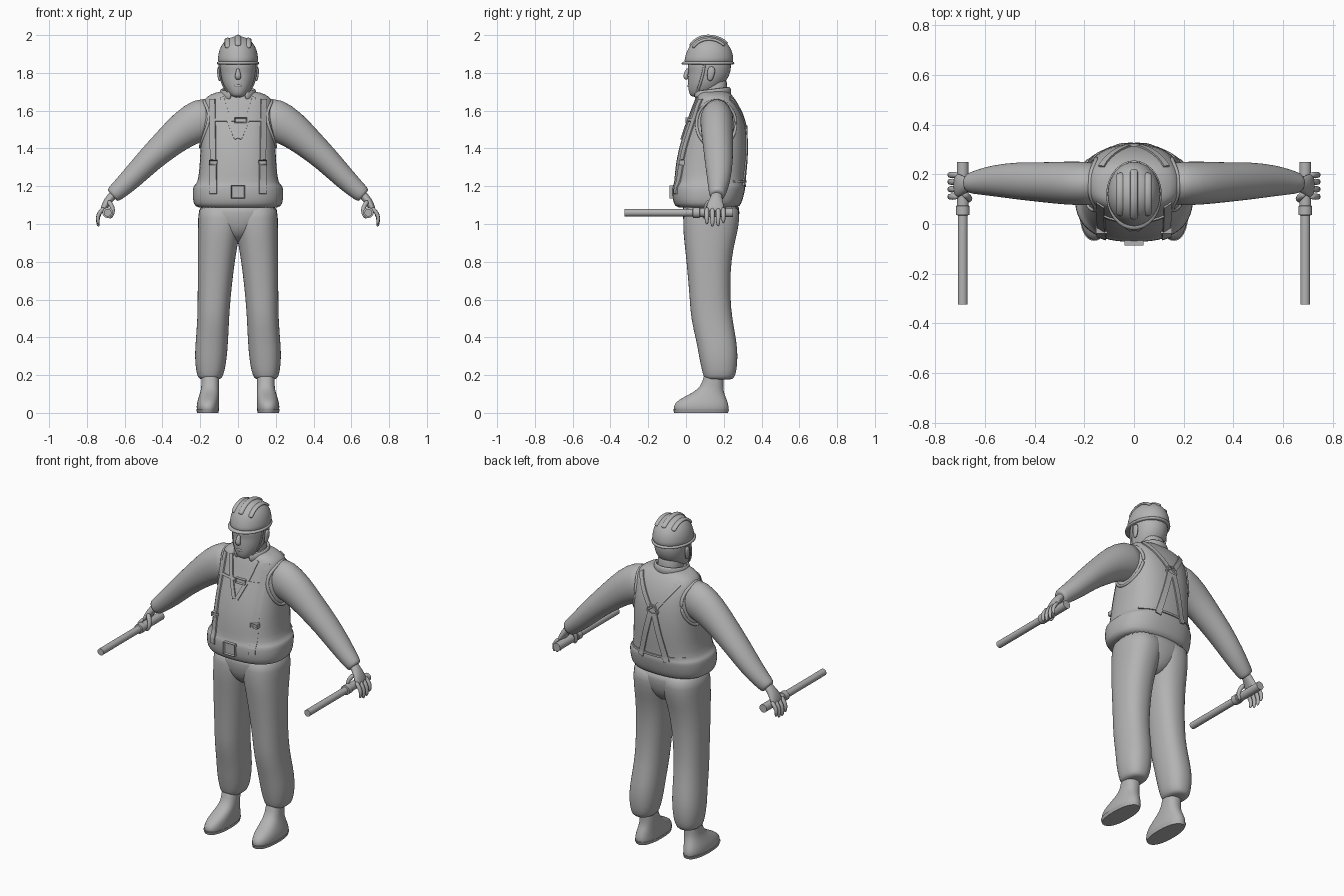
import bpy, bmesh, math
from mathutils import Vector, Matrix
from mathutils.bvhtree import BVHTree

if "Cube" in bpy.data.objects:
    bpy.data.objects.remove(bpy.data.objects["Cube"])

grey = bpy.data.materials.new("plain grey")
grey.use_nodes = True
grey.diffuse_color = (0.45, 0.45, 0.45, 1)
grey.node_tree.nodes["Principled BSDF"].inputs["Base Color"].default_value = grey.diffuse_color
X, Y, Z = Vector((1, 0, 0)), Vector((0, 1, 0)), Vector((0, 0, 1))


def finish(name, bm, mirror=False, subdiv=0, smooth=True):
    """Turn a bmesh into an object with the shared material and modifiers."""
    bmesh.ops.recalc_face_normals(bm, faces=bm.faces)
    mesh = bpy.data.meshes.new(name)
    bm.to_mesh(mesh)
    bm.free()
    mesh.materials.append(grey)
    obj = bpy.data.objects.new(name, mesh)
    bpy.context.collection.objects.link(obj)
    if mirror:
        obj.modifiers.new("mirror", "MIRROR").use_mirror_merge = False
    if subdiv:
        sub = obj.modifiers.new("round", "SUBSURF")
        sub.levels = sub.render_levels = subdiv
    for face in mesh.polygons:
        face.use_smooth = smooth
    return obj


def skin(name, rings, **options):
    """Bridge a list of point rings and cap both ends."""
    bm = bmesh.new()
    loops = [[bm.verts.new(p) for p in ring] for ring in rings]
    n = len(loops[0])
    for low, high in zip(loops, loops[1:]):
        for i in range(n):
            j = (i + 1) % n
            bm.faces.new((low[i], low[j], high[j], high[i]))
    bm.faces.new(loops[0][::-1])
    bm.faces.new(loops[-1])
    return finish(name, bm, **options)


def stack(name, rows, power=2.3, n=28, subdiv=1, **options):
    """Horizontal rounded slices: z, left x, right x, front y, back y."""
    rings = []
    for z, x0, x1, y0, y1 in rows:
        ring = []
        for i in range(n):
            a = math.tau * i / n
            c, s = math.cos(a), math.sin(a)
            c, s = (math.copysign(abs(v) ** (2 / power), v) for v in (c, s))
            ring.append(((x0 + x1 + c * (x1 - x0)) / 2, (y0 + y1 + s * (y1 - y0)) / 2, z))
        rings.append(ring)
    return skin(name, rings, subdiv=subdiv, **options)


def centred(rows):
    return [(z, -w, w, y0, y1) for z, w, y0, y1 in rows]


def limb(name, rows, ref=Y, n=12, subdiv=1, **options):
    """Oval slices square to a path: x, y, z, radius along ref, other radius."""
    points = [Vector(r[:3]) for r in rows]
    rings = []
    for i, (p, row) in enumerate(zip(points, rows)):
        t = (points[min(i + 1, len(points) - 1)] - points[max(i - 1, 0)]).normalized()
        u = (ref - t * ref.dot(t)).normalized()
        v = t.cross(u)
        rings.append([p + u * row[3] * math.cos(math.tau * k / n)
                      + v * row[4] * math.sin(math.tau * k / n) for k in range(n)])
    return skin(name, rings, subdiv=subdiv, **options)


def surface(obj):
    bpy.context.view_layer.update()
    return BVHTree.FromObject(obj, bpy.context.evaluated_depsgraph_get())


def ribbon(name, tree, path, width, side, mirror=True):
    """Strap laid on the vest along (x, z) points; side is -1 front, 1 back."""
    bm, pairs = bmesh.new(), []
    steps = 10
    for (xa, za), (xb, zb) in zip(path, path[1:]):
        a, b = Vector((xa, 0, za)), Vector((xb, 0, zb))
        across = (b - a).normalized().cross(Y) * width / 2
        for k in range(steps + 1):
            mid = a.lerp(b, k / steps)
            hits = [tree.ray_cast(mid + o + Y * side, -Y * side)[0] for o in (across, -across)]
            if all(hits):
                pairs.append([bm.verts.new(h) for h in hits])
    for (a, b), (c, d) in zip(pairs, pairs[1:]):
        bm.faces.new((a, b, d, c))
    obj = finish(name, bm, mirror=mirror, smooth=False)
    thick = obj.modifiers.new("thickness", "SOLIDIFY")
    thick.thickness, thick.offset = 0.014, 0


def buckle(name, tree, x, z, w, h, mirror=False):
    """Box frame with a sunken front, set on the front of the vest."""
    y = tree.ray_cast(Vector((x, -1, z)), Y)[0].y
    bm = bmesh.new()
    bmesh.ops.create_cube(bm, size=1, matrix=Matrix.Translation((x, y, z)) @ Matrix.Diagonal((w, 0.03, h, 1)))
    front = min(bm.faces, key=lambda f: f.calc_center_median().y)
    bmesh.ops.inset_region(bm, faces=[front], thickness=0.007)
    bmesh.ops.translate(bm, verts=front.verts, vec=(0, 0.008, 0))
    finish(name, bm, mirror=mirror, smooth=False)


# Boots and trousers
stack("boot", [(0, .115, .205, -.05, .215), (.01, .10, .218, -.063, .225), (.035, .10, .22, -.067, .227),
               (.06, .10, .216, -.052, .22), (.085, .10, .208, -.01, .21), (.11, .10, .2, .04, .2),
               (.14, .10, .193, .08, .197), (.2, .10, .195, .095, .2), (.24, .11, .19, .11, .2)], mirror=True)
stack("boot_sole", [(0, .104, .216, -.062, .222), (.018, .10, .222, -.068, .228)], mirror=True, subdiv=0)
stack("trouser_leg", [(.175, .10, .195, .11, .24), (.185, .085, .212, .095, .255), (.22, .07, .222, .085, .268),
                      (.3, .058, .23, .068, .275), (.38, .052, .224, .055, .268), (.5, .047, .215, .025, .245),
                      (.6, .04, .214, .02, .235), (.75, .024, .213, .007, .235), (.87, .006, .213, -.005, .25),
                      (.95, -.01, .212, -.015, .272), (1.03, -.03, .212, -.015, .285),
                      (1.12, -.03, .208, -.01, .285)], mirror=True)
stack("trouser_seat", centred([(.9, .03, .07, .2), (.94, .08, .01, .25), (1.0, .17, -.014, .277),
                               (1.06, .205, -.02, .285), (1.12, .2, -.02, .285)]))

# Vest with its thick waist belt
vest = stack("vest", centred([(1.085, .2, -.03, .26), (1.09, .23, -.058, .285), (1.13, .242, -.074, .303),
                              (1.19, .24, -.074, .315), (1.205, .234, -.07, .316), (1.215, .215, -.063, .312),
                              (1.3, .204, -.058, .32), (1.4, .2, -.04, .324), (1.5, .193, -.008, .32),
                              (1.58, .19, .022, .302), (1.64, .188, .042, .275), (1.675, .17, .056, .25),
                              (1.697, .12, .07, .23), (1.705, .07, .08, .21)]), power=2.5)
tree = surface(vest)
ribbon("vest_lapel", tree, [(.085, 1.67), (.05, 1.55), (.008, 1.45)], .022, -1)
ribbon("front_shoulder_strap", tree, [(.135, 1.66), (.13, 1.34)], .03, -1)
ribbon("front_lower_strap", tree, [(.13, 1.32), (.13, 1.16)], .036, -1)
ribbon("chest_strap", tree, [(-.12, 1.55), (.12, 1.55)], .014, -1, mirror=False)
ribbon("back_upper_strap", tree, [(.13, 1.665), (.012, 1.5)], .028, 1)
ribbon("back_lower_strap", tree, [(.012, 1.48), (.085, 1.2)], .034, 1)
ribbon("back_belt_trim", tree, [(-.18, 1.225), (.18, 1.225)], .012, 1, mirror=False)
buckle("belt_buckle", tree, 0, 1.17, .075, .07)
buckle("strap_buckle", tree, .13, 1.325, .045, .025, mirror=True)
buckle("chest_buckle", tree, .015, 1.55, .065, .028)
bpy.ops.mesh.primitive_torus_add(major_segments=6, minor_segments=8, major_radius=.034, minor_radius=.008,
                                 location=tree.ray_cast(Vector((0, 1, 1.49)), -Y)[0], rotation=(math.pi / 2, 0, 0))
bpy.context.object.name = "back_harness_ring"
bpy.context.object.data.materials.append(grey)

# Raised edge around each armhole
rim = []
for k in range(25):
    a = math.tau * k / 24
    y, z = .16 + .105 * math.cos(a), 1.53 + .125 * math.sin(a)
    hit = tree.ray_cast(Vector((1, y, z)), -X)[0]
    if hit:
        rim.append((hit.x, y, z, .011, .009))
limb("armhole_edge", rim, ref=X, n=8, mirror=True)

# Sleeves and hands
limb("sleeve", [(.12, .163, 1.57, .08, .1), (.19, .163, 1.555, .09, .118), (.28, .165, 1.508, .088, .1),
                (.37, .168, 1.43, .081, .083), (.465, .174, 1.345, .077, .07), (.565, .175, 1.24, .064, .06),
                (.63, .168, 1.18, .05, .05), (.66, .165, 1.155, .042, .045), (.667, .165, 1.149, .035, .037)],
     n=20, mirror=True)
limb("hand", [(.64, .165, 1.175, .028, .025), (.68, .16, 1.135, .032, .023), (.7, .155, 1.105, .047, .021),
              (.715, .155, 1.075, .05, .015), (.72, .155, 1.065, .04, .01)], mirror=True)
for label, y, tip in (("index", .11, .012), ("middle", .14, 0), ("ring", .17, .002), ("little", .198, .018)):
    limb(label + "_finger", [(.708, y, 1.09, .013, .012), (.735, y, 1.058, .014, .012),
                             (.745, y, 1.02 + tip, .013, .011), (.738, y, .983 + tip, .009, .008)],
         n=8, mirror=True)
limb("thumb", [(.69, .125, 1.125, .018, .016), (.662, .105, 1.09, .014, .013),
               (.66, .098, 1.055, .013, .012), (.68, .095, 1.028, .009, .008)], n=8, mirror=True)

# Baton held in each hand
profile = [(-.325, .02), (.035, .02), (.037, .028), (.072, .028), (.074, .024), (.25, .024)]
limb("baton", [(.69, y, 1.06, r, r) for y, r in profile], ref=X, n=20, subdiv=0, mirror=True, smooth=False)

# Neck, collar and head
stack("neck", centred([(1.64, .08, .06, .22), (1.7, .066, .075, .215), (1.8, .066, .08, .222)]))
loop = [math.radians(-65 + 310 * k / 20) for k in range(21)]
limb("shirt_collar", [(.088 * math.cos(a), .135 + .095 * math.sin(a), 1.69 + .012 * math.sin(a), .026, .011)
                      for a in loop], ref=Z, n=8)
stack("head", centred([(1.672, .025, .035, .08), (1.682, .042, .02, .12), (1.71, .064, .012, .17),
                       (1.74, .08, .01, .2), (1.78, .09, .01, .228), (1.81, .094, .014, .236),
                       (1.835, .098, .006, .24), (1.88, .095, .02, .235), (1.93, .06, .06, .19)]), power=2.1)
limb("nose", [(0, .012, 1.825, .009, .01), (0, 0, 1.795, .014, .013), (0, -.004, 1.778, .019, .014),
              (0, .01, 1.766, .013, .01)], ref=X, n=10)
limb("lips", [(-.026, .02, 1.73, .006, .005), (0, .011, 1.732, .01, .008), (.026, .02, 1.73, .006, .005)],
     ref=Z, n=8)
limb("ear", [(.096, .125, 1.755, .012, .008), (.1, .13, 1.785, .02, .01), (.103, .135, 1.815, .023, .01),
             (.1, .135, 1.835, .012, .007)], n=10, mirror=True)
limb("chin_strap", [(.1, .1, 1.86, .008, .005), (.096, .09, 1.79, .008, .005), (.084, .072, 1.735, .008, .005),
                    (.05, .055, 1.688, .008, .005), (0, .05, 1.67, .008, .005)], n=8, mirror=True)

# Helmet with rim and lengthwise ribs
helmet = stack("helmet", centred([(1.848, .104, -.01, .248), (1.862, .108, -.01, .252), (1.9, .106, -.002, .25),
                                  (1.94, .093, .015, .234), (1.97, .07, .042, .205), (1.988, .04, .075, .165),
                                  (1.994, .015, .1, .135)]), power=2)
stack("helmet_rim", centred([(1.843, .106, -.02, .25), (1.846, .113, -.026, .257), (1.856, .113, -.024, .257),
                             (1.864, .105, -.008, .25)]), power=2)
dome = surface(helmet)
for label, x, start, end in (("middle", 0, .02, .22), ("side", .055, .035, .205)):
    hits = [dome.ray_cast(Vector((x, start + (end - start) * k / 14, 3)), -Z)[0] for k in range(15)]
    limb(label + "_helmet_rib", [(*h, .016, .009) for h in hits if h], ref=X, mirror=x > 0)

# Smooth the hard parts while keeping their edges crisp
for obj in bpy.context.view_layer.objects:
    obj.select_set(obj.name in ("baton", "boot_sole", "back_harness_ring"))
bpy.context.view_layer.objects.active = bpy.data.objects["baton"]
bpy.ops.object.shade_smooth_by_angle(angle=math.radians(40))
